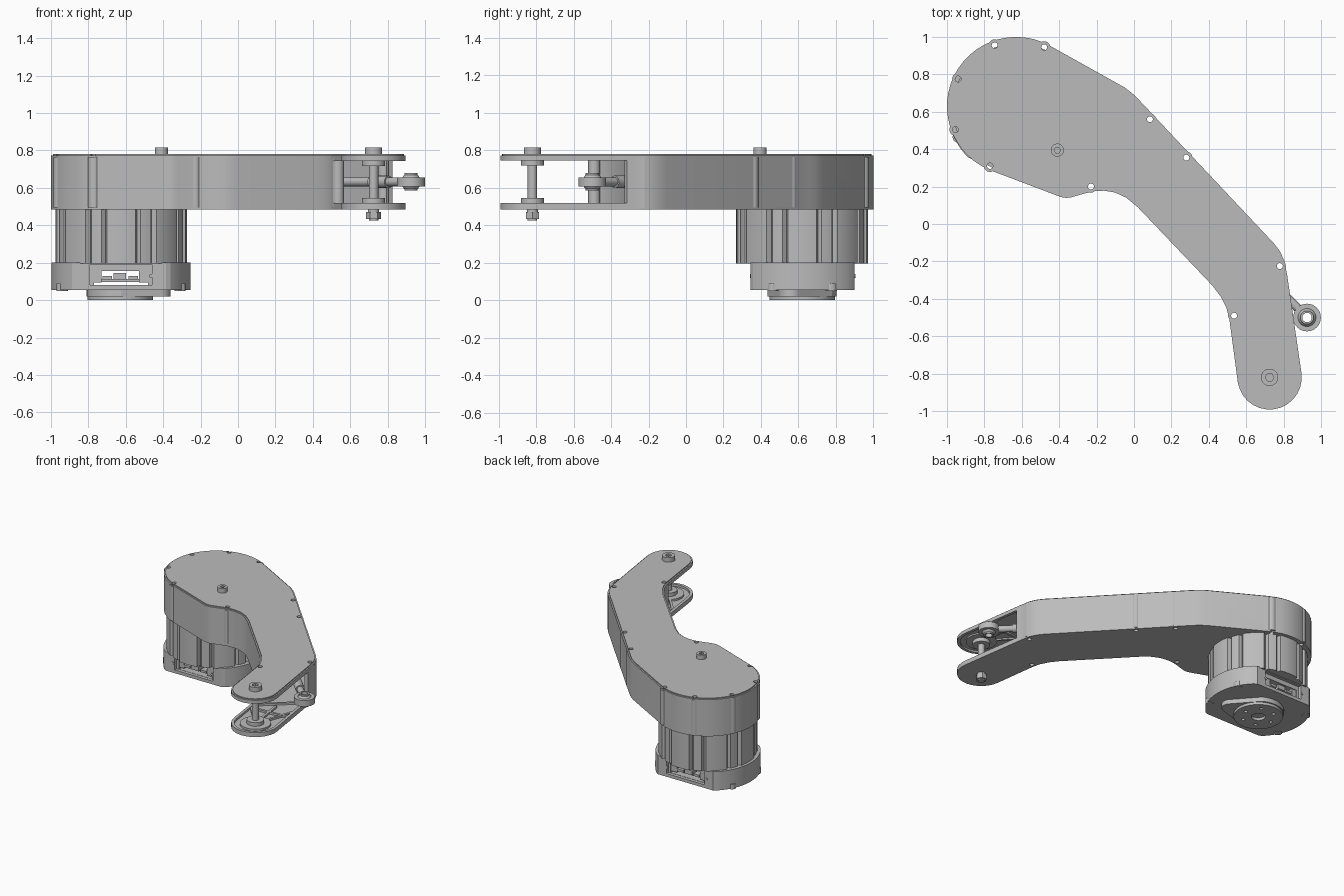
import bpy, bmesh
from math import cos, sin, radians, hypot, pi
from mathutils import Vector

if "Cube" in bpy.data.objects:
    bpy.data.objects.remove(bpy.data.objects["Cube"], do_unlink=True)

grey = bpy.data.materials.new("machined grey")
grey.use_nodes = True
grey.diffuse_color = (0.5, 0.5, 0.5, 1)
grey.node_tree.nodes["Principled BSDF"].inputs["Base Color"].default_value = (0.5, 0.5, 0.5, 1)


def finish(name, bm):
    bmesh.ops.recalc_face_normals(bm, faces=bm.faces)
    me = bpy.data.meshes.new(name)
    bm.to_mesh(me)
    bm.free()
    me.materials.append(grey)
    ob = bpy.data.objects.new(name, me)
    bpy.context.collection.objects.link(ob)
    return ob


def arc(x, y, r, a0, a1, n):
    angles = [radians(a0 + (a1 - a0) * i / n) for i in range(n + 1)]
    return [(x + r * cos(a), y + r * sin(a)) for a in angles]


def circle(x, y, r, n=32):
    return arc(x, y, r, 0, 360, n)[:-1]


def prism(name, loops, z0, z1):
    """Extrude one or more closed outlines between two heights."""
    bm = bmesh.new()
    for pts in loops:
        face = bm.faces.new([bm.verts.new((x, y, z0)) for x, y in pts])
        new = bmesh.ops.extrude_face_region(bm, geom=[face])["geom"]
        for v in new:
            if isinstance(v, bmesh.types.BMVert):
                v.co.z = z1
    return finish(name, bm)


def disc(name, x, y, r, z0, z1, n=32):
    return prism(name, [circle(x, y, r, n)], z0, z1)


def box(name, x0, x1, y0, y1, z0, z1):
    return prism(name, [[(x0, y0), (x1, y0), (x1, y1), (x0, y1)]], z0, z1)


def rod(name, p, q, r, n=24):
    p, q = Vector(p), Vector(q)
    bm = bmesh.new()
    bmesh.ops.create_cone(bm, cap_ends=True, segments=n, radius1=r, radius2=r, depth=(q - p).length)
    ob = finish(name, bm)
    ob.rotation_mode = "QUATERNION"
    ob.rotation_quaternion = (q - p).to_track_quat("Z", "Y")
    ob.location = (p + q) / 2
    return ob


def rib(name, p, q, w, z0, z1):
    d = Vector(q) - Vector(p)
    s = Vector((-d.y, d.x)).normalized() * w / 2
    p, q = Vector(p), Vector(q)
    return prism(name, [[p - s, q - s, q + s, p + s]], z0, z1)


def boolean(ob, tool, op="DIFFERENCE"):
    mod = ob.modifiers.new("cut", "BOOLEAN")
    mod.operation, mod.object, mod.solver = op, tool, "EXACT"
    bpy.context.view_layer.objects.active = ob
    bpy.ops.object.modifier_apply(modifier=mod.name)
    bpy.data.objects.remove(tool, do_unlink=True)


def inset(pts, d):
    out = []
    for i, b in enumerate(pts):
        a, c = pts[i - 1], pts[(i + 1) % len(pts)]
        tx, ty = c[0] - a[0], c[1] - a[1]
        k = d / hypot(tx, ty)
        out.append((b[0] - ty * k, b[1] + tx * k))
    return out


# Arm outline: big round end, waist, bent arm, small round tip
outline = arc(-0.63, 0.63, 0.37, 61, 247, 26)
outline += arc(-0.36, 0.25, 0.11, 247, 290, 6)
outline += [(-0.25, 0.167), (-0.21, 0.176), (-0.16, 0.178), (-0.1, 0.168), (-0.04, 0.14), (0.02, 0.09)]
outline += [(0.42, -0.33), (0.465, -0.39), (0.495, -0.45), (0.51, -0.51)]
outline += arc(0.725, -0.82, 0.172, 188, 368, 14)
outline += [(0.82, -0.28), (0.805, -0.2), (0.78, -0.145), (0.745, -0.1)]
outline += [(0.03, 0.66), (-0.005, 0.695), (-0.05, 0.73)]

holes = [(0.085, 0.56), (0.28, 0.355), (0.78, -0.225), (0.535, -0.49), (-0.23, 0.2),
         (-0.745, 0.955), (-0.48, 0.945), (-0.94, 0.775), (-0.955, 0.505), (-0.77, 0.31)]
TIP = (0.725, -0.82)
CRANK = (-0.41, 0.395)

# Hollow housing with screw posts and an open fork at the tip
housing = prism("arm_housing", [outline], 0.485, 0.772)
boolean(housing, prism("cavity", [inset(outline, 0.022)], 0.503, 0.758))
fork = [(0.4, -0.56), (0.4, -1.1), (1.1, -1.1), (1.1, -0.17), (0.85, -0.3), (0.52, -0.5)]
boolean(housing, prism("fork_gap", [fork], 0.52, 0.745))
for x, y in holes:
    boolean(housing, disc("post", x, y, 0.032, 0.495, 0.765, 20), "UNION")
boolean(housing, prism("screw_holes", [circle(x, y, 0.016, 16) for x, y in holes], 0.4, 0.9))

# Lid
lid = prism("top_lid", [inset(outline, 0.01)], 0.772, 0.78)
boolean(lid, prism("screw_holes", [circle(x, y, 0.016, 16) for x, y in holes], 0.7, 0.9))

# Stiffening ribs and pivot bosses on the inside of both fork plates
for side, z0, z1, b0, b1 in (("lower", 0.5, 0.518, 0.5, 0.546), ("upper", 0.747, 0.76, 0.718, 0.76)):
    for i, end in enumerate([(0.55, -0.62), (0.84, -0.5), (0.68, -0.5)]):
        rib(f"{side}_rib_{i}", TIP, end, 0.018, z0, z1)
    rib(f"{side}_cross_rib_a", (0.54, -0.56), (0.82, -0.32), 0.018, z0, z1)
    rib(f"{side}_cross_rib_b", (0.55, -0.62), (0.85, -0.6), 0.018, z0, z1)
    disc(f"{side}_boss_ring", *TIP, 0.11, z0, z1)
    disc(f"{side}_pivot_boss", *TIP, 0.062, b0, b1)

# Pivot bolt, nut and crank bolt
disc("pivot_shaft", *TIP, 0.025, 0.425, 0.785)
disc("pivot_nut", *TIP, 0.04, 0.435, 0.472, 6)
disc("pivot_washer", *TIP, 0.03, 0.472, 0.49)
for name, (x, y), r in (("pivot", TIP, 0.046), ("crank", CRANK, 0.035)):
    head = disc(name + "_bolt_head", x, y, r, 0.775, 0.815)
    boolean(head, disc("socket", x, y, r * 0.5, 0.795, 0.9, 6))

# Push rod with ball joint
BX, BY, BZ = 0.925, -0.5, 0.632
eye = disc("rod_eye", BX, BY, 0.074, 0.608, 0.656)
boolean(eye, disc("eye_bore", BX, BY, 0.048, 0.5, 0.7))
bm = bmesh.new()
bmesh.ops.create_uvsphere(bm, u_segments=32, v_segments=16, radius=0.052)
ball = finish("joint_ball", bm)
ball.location = (BX, BY, BZ)
bpy.context.view_layer.update()
boolean(ball, disc("ball_bore", BX, BY, 0.025, 0.5, 0.8))
collar = disc("ball_collar", BX, BY, 0.036, 0.585, 0.68)
boolean(collar, disc("ball_bore", BX, BY, 0.025, 0.5, 0.8))


def along(t):
    return (BX - t * 0.7, BY + t * 0.7, BZ)


rod("rod_neck", along(0.06), along(0.2), 0.024)
rod("rod_socket", along(0.17), along(0.3), 0.033)
rod("push_rod", along(0.28), along(1.5), 0.025)
disc("crank_disc", CRANK[0], CRANK[1], 0.12, 0.55, 0.6)

# Motor body with eight fluted ribs
MX, MY = -0.625, 0.62


def body_radius(a):
    off = abs((a % 45) - 22.5)
    return 0.345 if off < 6 else 0.325 if off < 10 else 0.352


steps = [i * 2.5 for i in range(144)]
profile = [(MX + body_radius(a) * cos(radians(a)), MY + body_radius(a) * sin(radians(a))) for a in steps]
prism("motor_body", [profile], 0.195, 0.487)

# Lower motor collar: round sides, flat front and back, with see-through connector windows
flat = [(x, min(max(y, 0.345), 0.9)) for x, y in circle(MX, MY, 0.372, 72)]
base = prism("motor_collar", [flat], 0.055, 0.202)
for y in (0.345, 0.9):
    boolean(base, box("recess", -0.79, -0.46, y - 0.025, y + 0.025, 0.08, 0.19))
boolean(base, box("window", -0.77, -0.48, 0.2, 1.1, 0.082, 0.157))
box("circuit_board", -0.775, -0.475, 0.4, 0.85, 0.097, 0.112)
for i, y in enumerate((0.4, 0.845)):
    box(f"connector_{i}", -0.665, -0.6, y - 0.03, y + 0.03, 0.11, 0.145)
    for j, x in enumerate((-0.76, -0.5)):
        box(f"window_post_{i}_{j}", x - 0.03, x + 0.03, y - 0.025, y + 0.025, 0.095, 0.16)
    for j, x in enumerate((-0.70, -0.56)):
        box(f"pin_block_{i}_{j}", x - 0.025, x + 0.025, y - 0.03, y + 0.03, 0.11, 0.128)
    face = (0.345, 0.9)[i]
    for j, x in enumerate((-0.805, -0.465)):
        rod(f"window_screw_{i}_{j}", (x, face - 0.004, 0.13), (x, face + 0.004, 0.13), 0.011, 12)

# Clamp screws around the collar's lower edge
for i, sx in enumerate((-1, 1)):
    for j, sy in enumerate((-1, 1)):
        disc(f"clamp_screw_{i}_{j}", MX + sx * 0.315, MY + sy * 0.155, 0.03, 0.05, 0.09, 16)

# Output flange and its teardrop mount
teardrop = arc(MX, MY, 0.185, 60, 270, 24) + arc(-0.425, 0.56, 0.065, -80, 50, 8)
prism("flange_mount", [teardrop], 0.02, 0.06)
flange = disc("output_flange", -0.63, MY, 0.175, 0, 0.05, 48)
bolt_ring = [circle(-0.63 + 0.115 * cos(k * pi / 3), MY + 0.115 * sin(k * pi / 3), 0.013, 12) for k in range(6)]
boolean(flange, prism("flange_holes", bolt_ring + [circle(-0.63, MY, 0.05)], -0.1, 0.035))

# Smooth round surfaces, keep edges crisp
bpy.ops.object.select_all(action="DESELECT")
for ob in bpy.context.scene.objects:
    if ob.type == "MESH":
        ob.select_set(True)
        bpy.context.view_layer.objects.active = ob
bpy.ops.object.shade_smooth_by_angle(angle=radians(20))
